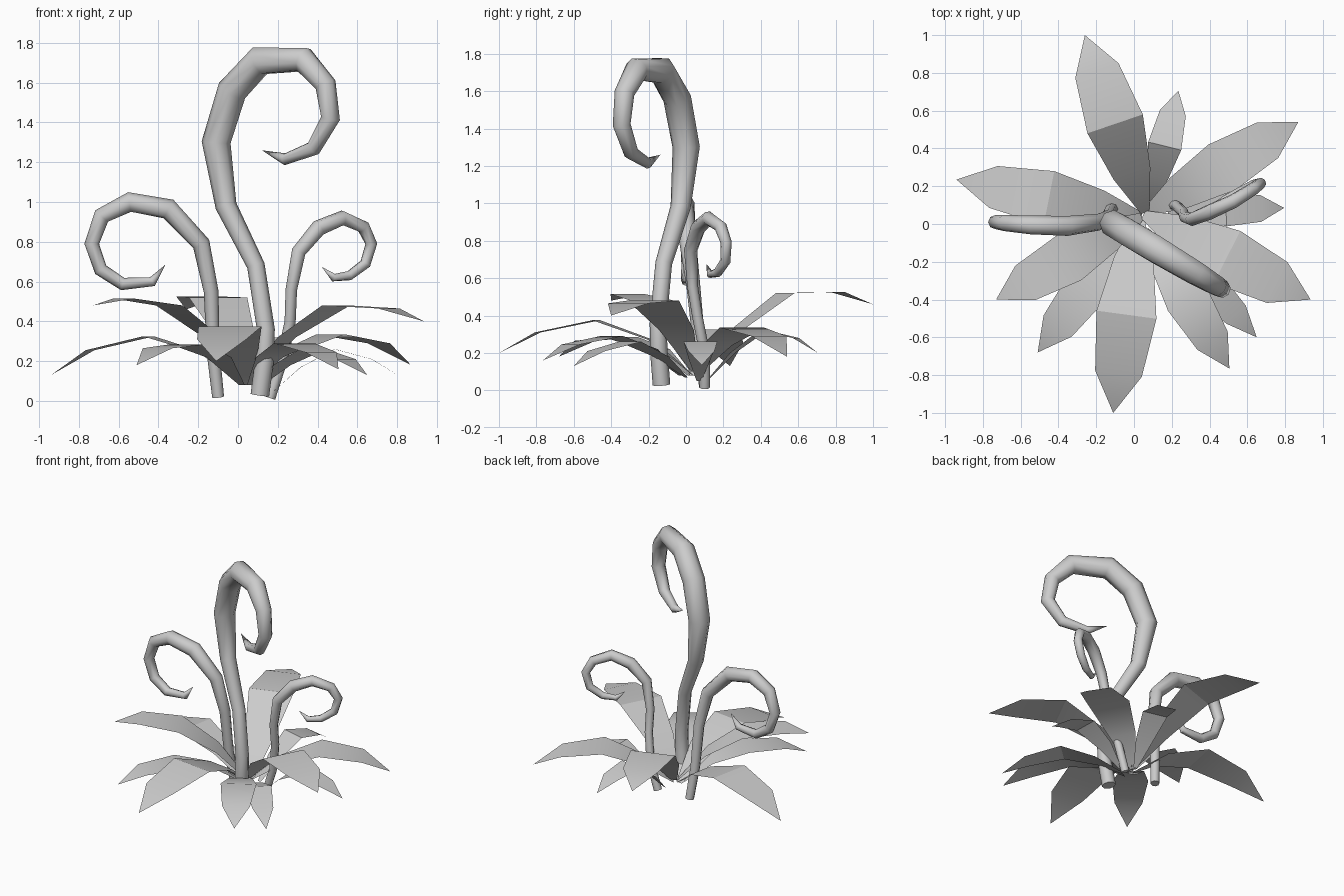
import bpy, bmesh, math
from mathutils import Vector

if "Cube" in bpy.data.objects:
    bpy.data.objects.remove(bpy.data.objects["Cube"])


def finish(name, bm, smooth):
    mesh = bpy.data.meshes.new(name)
    bmesh.ops.recalc_face_normals(bm, faces=bm.faces[:])
    bm.to_mesh(mesh)
    bm.free()
    obj = bpy.data.objects.new(name, mesh)
    bpy.context.collection.objects.link(obj)
    bpy.ops.object.select_all(action='DESELECT')
    obj.select_set(True)
    bpy.context.view_layer.objects.active = obj
    bpy.ops.object.shade_smooth_by_angle(angle=math.radians(smooth))


def stem(name, path, sides=8):
    """Tapered tube along (x, y, z, radius) points, ending in a sharp tip."""
    pts = [Vector(p[:3]) for p in path]
    bm = bmesh.new()
    prev, normal = None, Vector((0, 1, 0))
    for i, p in enumerate(pts[:-1]):
        after = (pts[i + 1] - p).normalized()
        before = (p - pts[i - 1]).normalized() if i else after
        tangent = (before + after).normalized()
        normal = (normal - tangent * normal.dot(tangent)).normalized()
        side = tangent.cross(normal)
        ring = []
        for k in range(sides):
            a = 2 * math.pi * k / sides
            ring.append(bm.verts.new(p + path[i][3] * (normal * math.cos(a) + side * math.sin(a))))
        if prev:
            for k in range(sides):
                n = (k + 1) % sides
                bm.faces.new((prev[k], prev[n], ring[n], ring[k]))
        else:
            bm.faces.new(ring)
        prev = ring
    tip = bm.verts.new(pts[-1])
    for k in range(sides):
        bm.faces.new((prev[k], prev[(k + 1) % sides], tip))
    finish(name, bm, 50)


def leaf(name, base, tip, width, heights):
    """Arched flat blade: narrow base, three wide rows, pointed tip."""
    b, t = Vector(base), Vector(tip)
    across = Vector((-(t - b).y, (t - b).x, 0)).normalized()
    rows = zip((0, .22, .5, .8), (.15, .66, 1, .78), (b.z, *heights))
    bm = bmesh.new()
    prev = None
    for f, w, z in rows:
        c = b.lerp(t, f)
        c.z = z
        row = [bm.verts.new(c + across * (s * w * width / 2)) for s in (-1, 1)]
        if prev:
            bm.faces.new((prev[0], prev[1], row[1], row[0]))
        prev = row
    bm.faces.new((prev[0], prev[1], bm.verts.new(t)))
    finish(name, bm, 30)


# Tall central stem, lying in one slanted vertical plane
tall = [(.11, .03, .047), (.135, .22, .047), (.14, .36, .045), (.09, .68, .045),
        (-.06, .98, .054), (-.11, 1.3, .073), (-.03, 1.56, .076), (.11, 1.71, .076),
        (.33, 1.715, .066), (.44, 1.59, .054), (.465, 1.42, .048), (.38, 1.27, .04),
        (.235, 1.215, .03), (.12, 1.26, 0)]
stem("tall_stem", [(x, -.065 - .6 * x, z, r) for x, z, r in tall])

# Left stem
stem("left_stem", [
    (-.10, .10, .02, .03), (-.125, .07, .25, .033), (-.135, .04, .55, .037),
    (-.185, .01, .79, .045), (-.35, -.01, .965, .053), (-.545, -.005, 1.0, .05),
    (-.685, .005, .93, .043), (-.735, .01, .79, .037), (-.69, .01, .66, .035),
    (-.58, .005, .588, .032), (-.43, 0, .6, .025), (-.365, 0, .685, 0)])

# Right stem
stem("right_stem", [
    (.16, .10, .015, .028), (.22, .10, .2, .028), (.262, .06, .4, .028),
    (.268, .035, .56, .029), (.305, .025, .75, .036), (.405, .065, .87, .041),
    (.525, .12, .92, .038), (.63, .185, .875, .034), (.67, .215, .79, .03),
    (.64, .21, .69, .028), (.56, .17, .63, .025), (.48, .13, .62, .02), (.42, .11, .675, 0)])

# Rosette of leaves: base, tip, width, heights of the three wide rows
leaves = [
    ((.06, .06, .1), (-.26, 1.0, .46), .31, (.32, .52, .525)),
    ((.09, .12, .06), (.235, .705, .2), .18, (.2, .32, .28)),
    ((.06, .06, .09), (.87, .54, .18), .28, (.24, .335, .29)),
    ((.18, .07, .05), (.795, .085, .135), .18, (.17, .26, .21)),
    ((.05, .05, .1), (.935, -.4, .4), .31, (.32, .48, .465)),
    ((.1, 0, .07), (.65, -.6, .13), .18, (.18, .26, .21)),
    ((.06, -.03, .08), (.505, -.765, .16), .24, (.22, .29, .245)),
    ((.03, .04, .08), (-.11, -1.0, .2), .32, (.27, .375, .31)),
    ((.02, .02, .08), (-.51, -.68, .18), .24, (.22, .285, .265)),
    ((.04, .04, .1), (-.73, -.4, .48), .27, (.32, .48, .515)),
    ((.04, .04, .08), (-.94, .235, .13), .29, (.24, .325, .255)),
]
for i, spec in enumerate(leaves):
    leaf(f"leaf_{i + 1}", *spec)
